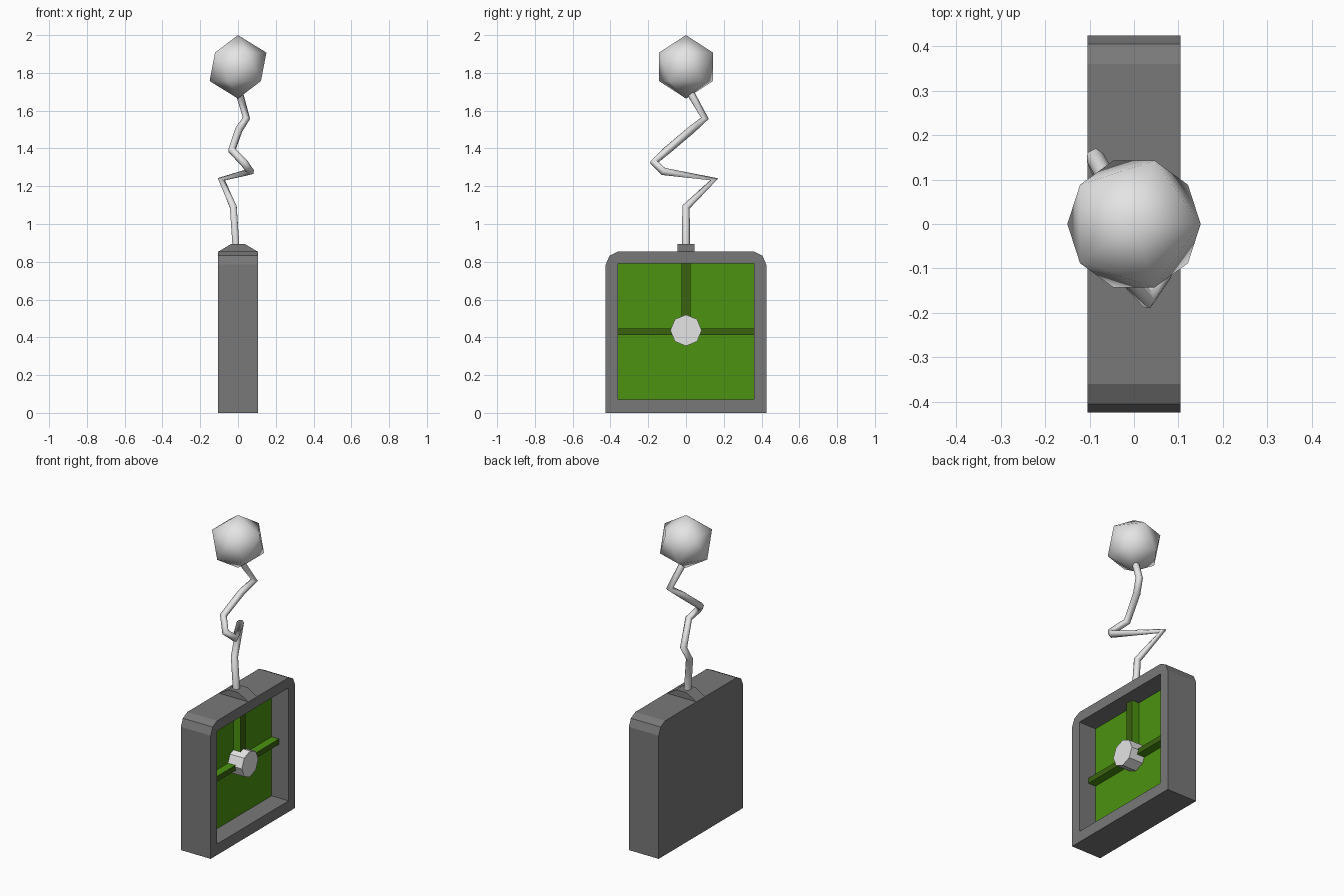
import bpy, bmesh, math
from mathutils import Matrix

if "Cube" in bpy.data.objects:
    bpy.data.objects.remove(bpy.data.objects["Cube"])


def material(name, rgb):
    m = bpy.data.materials.new(name)
    m.diffuse_color = (*rgb, 1)
    m.use_nodes = True
    m.node_tree.nodes["Principled BSDF"].inputs["Base Color"].default_value = m.diffuse_color
    return m


grey = material("dark grey", (0.19, 0.19, 0.19))
white = material("pale grey", (0.78, 0.78, 0.78))
green = material("green", (0.07, 0.29, 0.005))
dark_green = material("dark green", (0.042, 0.125, 0.005))


def finish(name, bm, *mats):
    bmesh.ops.recalc_face_normals(bm, faces=bm.faces)
    me = bpy.data.meshes.new(name)
    bm.to_mesh(me)
    bm.free()
    for m in mats:
        me.materials.append(m)
    ob = bpy.data.objects.new(name, me)
    bpy.context.collection.objects.link(ob)
    return ob


def box(name, x, y, z, *mats):
    """Box from (min, max) pairs; a second material goes on the +x face."""
    bm = bmesh.new()
    bmesh.ops.create_cube(bm, size=1)
    for v in bm.verts:
        v.co = [r[0] + (c + 0.5) * (r[1] - r[0]) for c, r in zip(v.co, (x, y, z))]
    bm.normal_update()
    if len(mats) > 1:
        for f in bm.faces:
            f.material_index = int(f.normal.x > 0.9)
    return finish(name, bm, *mats)


def prism(name, points, offset, mat):
    """Extrude a closed outline along an offset."""
    bm = bmesh.new()
    face = bm.faces.new([bm.verts.new(p) for p in points])
    out = bmesh.ops.extrude_face_region(bm, geom=[face], use_keep_orig=True)
    bmesh.ops.translate(bm, vec=offset,
                        verts=[g for g in out["geom"] if isinstance(g, bmesh.types.BMVert)])
    return finish(name, bm, mat)


# Housing with chamfered top corners and a recess on the +x side
half = [(0.425, 0), (0.425, 0.785), (0.405, 0.832), (0.36, 0.855)]
outline = half + [(-y, z) for y, z in reversed(half)]
housing = prism("housing", [(-0.105, y, z) for y, z in outline], (0.21, 0, 0), grey)
cutter = box("recess_cutter", (-0.02, 0.2), (-0.36, 0.36), (0.07, 0.79), grey)
cutter.hide_render = True
cutter.hide_viewport = True
cut = housing.modifiers.new("recess", "BOOLEAN")
cut.operation = "DIFFERENCE"
cut.solver = "EXACT"
cut.object = cutter

# Green panel and bars inside the recess
box("back_panel", (-0.021, -0.015), (-0.36, 0.36), (0.07, 0.79), green)
box("horizontal_bar", (-0.018, 0.037), (-0.36, 0.36), (0.412, 0.446), green, dark_green)
box("vertical_bar", (-0.018, 0.036), (-0.025, 0.025), (0.43, 0.79), green, dark_green)

# Octagonal hub
ring = [(math.radians(45 * i)) for i in range(8)]
prism("hub", [(-0.018, 0.083 * math.cos(a), 0.437 + 0.083 * math.sin(a)) for a in ring],
      (0.103, 0, 0), white)

# Wedge-shaped mount for the stem
prism("stem_mount", [(-0.105, -0.045, 0.853), (0.105, -0.045, 0.853), (0.035, -0.045, 0.895),
                     (-0.035, -0.045, 0.895)], (0, 0.09, 0), grey)

# Crooked stem
path = [(-0.01, 0, 0.87), (-0.025, 0, 1.09), (-0.088, 0.15, 1.237), (0.065, -0.12, 1.278),
        (0.03, -0.17, 1.327), (-0.033, -0.1, 1.39), (0.005, 0.03, 1.5),
        (0.045, 0.1, 1.56), (0.005, 0.02, 1.7)]
curve = bpy.data.curves.new("stem", "CURVE")
curve.dimensions = "3D"
curve.bevel_depth = 0.021
curve.bevel_resolution = 1
curve.use_fill_caps = True
spline = curve.splines.new("POLY")
spline.points.add(len(path) - 1)
for p, co in zip(spline.points, path):
    p.co = (*co, 1)
spline.use_smooth = True
curve.materials.append(white)
bpy.context.collection.objects.link(bpy.data.objects.new("stem", curve))

# Smooth-shaded twenty-sided knob
bm = bmesh.new()
bmesh.ops.create_icosphere(bm, subdivisions=1, radius=0.168,
                           matrix=Matrix.Translation((0, 0, 1.832)))
for f in bm.faces:
    f.smooth = True
finish("knob", bm, white)
